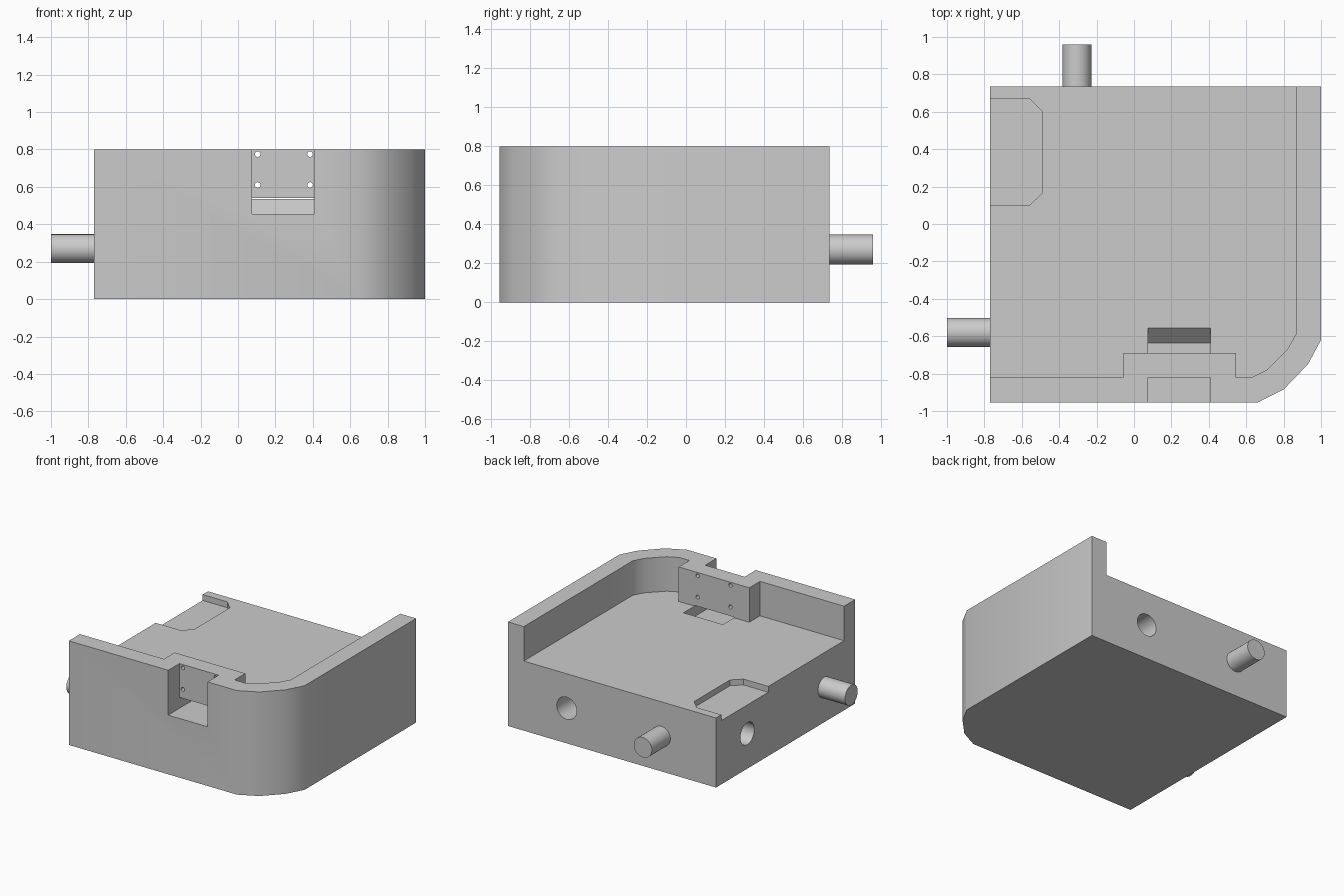
import bpy, bmesh
from math import cos, sin, tau, radians

cube = bpy.data.objects.get("Cube")
if cube:
    bpy.data.objects.remove(cube, do_unlink=True)

LEFT, RIGHT, FRONT, BACK = -0.77, 1.0, -0.955, 0.735
TOP, FLOOR, SLOT_BOTTOM, POCKET_BOTTOM = 0.8, 0.535, 0.455, 0.49
PEG_Z = 0.27

grey = bpy.data.materials.new("plain grey")
grey.use_nodes = True
grey.diffuse_color = (0.6, 0.6, 0.6, 1)
grey.node_tree.nodes["Principled BSDF"].inputs["Base Color"].default_value = grey.diffuse_color

PLACE = {
    "x": lambda a, b, h: (h, a, b),
    "y": lambda a, b, h: (a, h, b),
    "z": lambda a, b, h: (a, b, h),
}


def prism(name, outline, low, high, axis="z"):
    """Extrude a closed 2D outline along an axis."""
    bm = bmesh.new()
    face = bm.faces.new([bm.verts.new(PLACE[axis](a, b, low)) for a, b in outline])
    moved = bmesh.ops.extrude_face_region(bm, geom=[face])["geom"]
    bmesh.ops.translate(bm, vec=PLACE[axis](0, 0, high - low),
                        verts=[v for v in moved if isinstance(v, bmesh.types.BMVert)])
    bmesh.ops.recalc_face_normals(bm, faces=bm.faces)
    mesh = bpy.data.meshes.new(name)
    bm.to_mesh(mesh)
    bm.free()
    mesh.materials.append(grey)
    obj = bpy.data.objects.new(name, mesh)
    bpy.context.collection.objects.link(obj)
    return obj


def circle(a, b, radius, sides=32):
    return [(a + radius * cos(tau * i / sides), b + radius * sin(tau * i / sides))
            for i in range(sides)]


def activate(obj):
    bpy.ops.object.select_all(action="DESELECT")
    obj.select_set(True)
    bpy.context.view_layer.objects.active = obj


def cut(target, cutter):
    """Subtract the cutter and remove it."""
    cutter.hide_render = True
    mod = target.modifiers.new("cut", "BOOLEAN")
    mod.operation, mod.solver, mod.object = "DIFFERENCE", "EXACT", cutter
    activate(target)
    bpy.ops.object.modifier_apply(modifier=mod.name)
    bpy.data.objects.remove(cutter, do_unlink=True)


# Body block with one rounded corner
body = prism("tray_body", [(LEFT, FRONT), (0.66, FRONT), (0.80, -0.885), (0.93, -0.75),
                           (RIGHT, -0.62), (RIGHT, BACK), (LEFT, BACK)], 0, TOP)

# Open interior, leaving two walls and the thick plate block
cut(body, prism("interior_cutter", [
    (-0.9, -0.82), (-0.055, -0.82), (-0.055, -0.69), (0.545, -0.69), (0.545, -0.82),
    (0.63, -0.82), (0.71, -0.78), (0.82, -0.67), (0.865, -0.59), (0.865, 0.9), (-0.9, 0.9)],
    FLOOR, 1))

# Front slot that passes under the plate and ramps up to the floor
cut(body, prism("slot_cutter", [
    (-1.1, SLOT_BOTTOM), (-0.635, SLOT_BOTTOM), (-0.55, 0.54), (-0.82, 0.54),
    (-0.82, 1), (-1.1, 1)], 0.075, 0.41, "x"))

# Shallow pocket with clipped corners on the right edge
cut(body, prism("pocket_cutter", [
    (-0.9, 0.10), (-0.56, 0.10), (-0.49, 0.165), (-0.49, 0.60), (-0.56, 0.67), (-0.9, 0.67)],
    POCKET_BOTTOM, 0.7))

# Four screw holes through the plate
for x in (0.105, 0.385):
    for z in (0.61, 0.775):
        cut(body, prism("screw_cutter", circle(x, z, 0.015, 16), -0.9, -0.6, "y"))

# Sockets in the two mating sides
cut(body, prism("side_socket_cutter", circle(0.355, PEG_Z, 0.085), -0.9, LEFT + 0.24, "x"))
cut(body, prism("back_socket_cutter", circle(0.50, PEG_Z, 0.085), BACK - 0.24, 0.9, "y"))

# Pegs on the two mating sides
side_peg = prism("side_peg", circle(-0.58, PEG_Z, 0.077), -1.0, LEFT + 0.02, "x")
back_peg = prism("back_peg", circle(-0.305, PEG_Z, 0.077), BACK - 0.02, 0.96, "y")

for obj in (body, side_peg, back_peg):
    activate(obj)
    bpy.ops.object.shade_smooth_by_angle(angle=radians(30))
